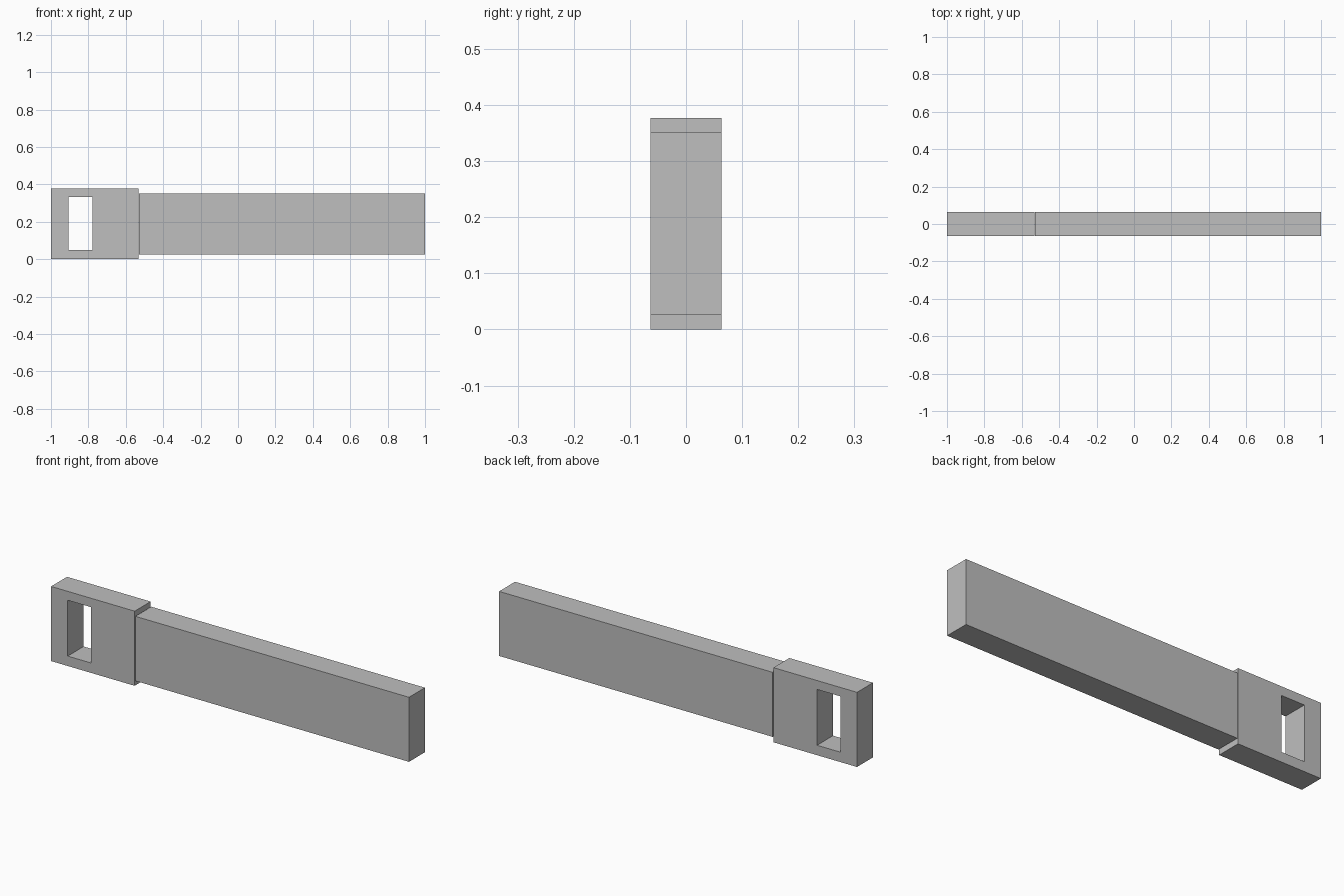
import bpy
import bmesh

if "Cube" in bpy.data.objects:
    bpy.data.objects.remove(bpy.data.objects["Cube"], do_unlink=True)

DEPTH = 0.127  # shared thickness of both parts

grey = bpy.data.materials.new("plain grey")
grey.use_nodes = True
colour = (0.52, 0.52, 0.52, 1)
grey.diffuse_color = colour
grey.node_tree.nodes["Principled BSDF"].inputs["Base Color"].default_value = colour


def rectangle(x0, x1, z0, z1):
    return [(x0, z0), (x1, z0), (x1, z1), (x0, z1)]


def finish(name, bm):
    bmesh.ops.recalc_face_normals(bm, faces=bm.faces)
    mesh = bpy.data.meshes.new(name)
    bm.to_mesh(mesh)
    bm.free()
    mesh.materials.append(grey)
    obj = bpy.data.objects.new(name, mesh)
    bpy.context.collection.objects.link(obj)
    return obj


def slab(name, outline, hole=None):
    """Extrude a rectangle through the depth, optionally as a frame around a hole."""
    bm = bmesh.new()
    loops = [[bm.verts.new((x, -DEPTH / 2, z)) for x, z in pts]
             for pts in (outline, hole) if pts]
    if hole:
        outer, inner = loops
        for i in range(4):
            j = (i + 1) % 4
            bm.faces.new((outer[i], outer[j], inner[j], inner[i]))
    else:
        bm.faces.new(loops[0])
    front = bm.faces[:]
    result = bmesh.ops.extrude_face_region(bm, geom=front, use_keep_orig=True)
    moved = [v for v in result["geom"] if isinstance(v, bmesh.types.BMVert)]
    bmesh.ops.translate(bm, verts=moved, vec=(0, DEPTH, 0))
    return finish(name, bm)


# Taller end piece with a rectangular opening right through it
slab("slotted_end", rectangle(-1, -0.533, 0, 0.377),
     rectangle(-0.907, -0.777, 0.05, 0.332))

# Long plain bar, set a hair away from the end piece
slab("long_bar", rectangle(-0.529, 1, 0.026, 0.352))
